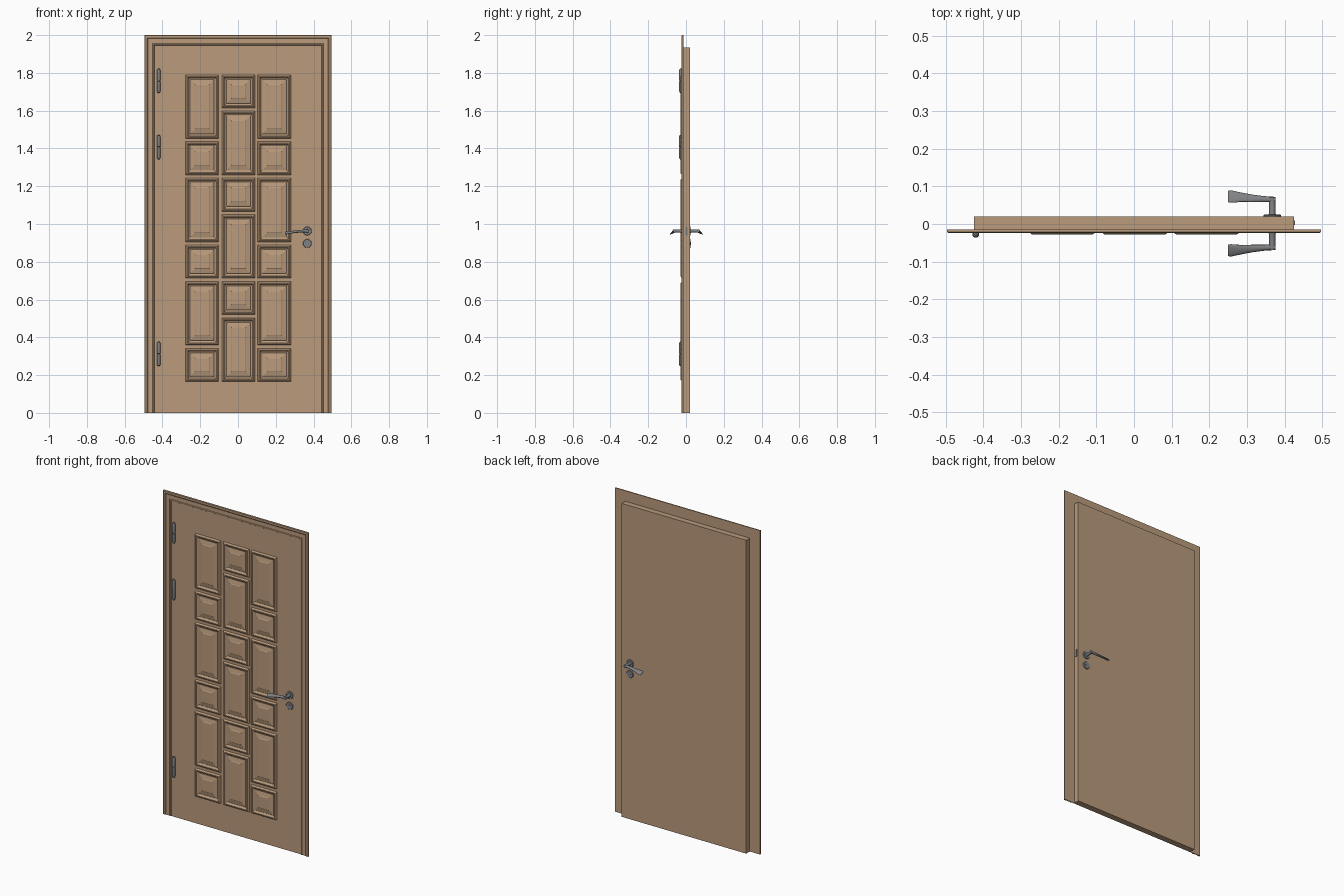
import bpy, bmesh, math
from mathutils import Matrix, Vector

if "Cube" in bpy.data.objects:
    bpy.data.objects.remove(bpy.data.objects["Cube"])


def material(name, rgb):
    m = bpy.data.materials.new(name)
    m.diffuse_color = (*rgb, 1)
    m.use_nodes = True
    m.node_tree.nodes["Principled BSDF"].inputs["Base Color"].default_value = m.diffuse_color
    return m


WOOD = material("light wood", (0.49, 0.325, 0.20))
METAL = material("brushed metal", (0.21, 0.22, 0.23))


def finish(name, bm, mat, smooth=False):
    bmesh.ops.recalc_face_normals(bm, faces=bm.faces)
    me = bpy.data.meshes.new(name)
    bm.to_mesh(me)
    bm.free()
    me.materials.append(mat)
    ob = bpy.data.objects.new(name, me)
    bpy.context.collection.objects.link(ob)
    if smooth:
        bpy.ops.object.select_all(action='DESELECT')
        bpy.context.view_layer.objects.active = ob
        ob.select_set(True)
        bpy.ops.object.shade_smooth_by_angle(angle=math.radians(35))
    return ob


def box(name, x0, x1, y0, y1, z0, z1, mat):
    bm = bmesh.new()
    bmesh.ops.create_cube(bm, size=1)
    bmesh.ops.scale(bm, vec=(x1 - x0, y1 - y0, z1 - z0), verts=bm.verts)
    bmesh.ops.translate(bm, vec=((x0 + x1) / 2, (y0 + y1) / 2, (z0 + z1) / 2), verts=bm.verts)
    return finish(name, bm, mat)


def loft(bm, rings, cap_start=True, cap_end=True):
    """Skin a list of closed rings of points."""
    vs = [[bm.verts.new(p) for p in r] for r in rings]
    n = len(vs[0])
    for a, b in zip(vs, vs[1:]):
        for i in range(n):
            j = (i + 1) % n
            bm.faces.new((a[i], a[j], b[j], b[i]))
    if cap_start:
        bm.faces.new(vs[0][::-1])
    if cap_end:
        bm.faces.new(vs[-1])


def turned(name, profile, origin, axis, mat, n=24):
    """Round part: profile of (distance along axis, radius)."""
    rot = Vector((0, 0, 1)).rotation_difference(Vector(axis)).to_matrix()
    rings = [[Vector(origin) + rot @ Vector((r * math.cos(2 * math.pi * i / n),
                                             r * math.sin(2 * math.pi * i / n), d))
              for i in range(n)] for d, r in profile]
    bm = bmesh.new()
    loft(bm, rings)
    return finish(name, bm, mat, True)


# Door leaf: thick body at the back, thin wide facing in front
FACE = -0.0185
box("door_body", -0.425, 0.425, -0.016, 0.02, 0, 1.935, WOOD)
box("door_facing", -0.443, 0.443, FACE, -0.0145, 0, 1.947, WOOD)

# Moulded casing, mitred around three sides
W, H = 0.496, 2.0
casing = [(0, -0.0145), (0, -0.021), (0.003, -0.0235), (0.015, -0.0235), (0.019, -0.0205),
          (0.044, -0.0205), (0.047, -0.0235), (0.052, -0.0235), (0.055, FACE), (0.055, -0.0145)]
bm = bmesh.new()
loft(bm, [[(s * (W - d), y, (H - d) if top else 0) for d, y in casing]
          for s, top in ((-1, 0), (-1, 1), (1, 1), (1, 0))])
finish("door_casing", bm, WOOD)

# Raised panels: nested rectangles (inset, y)
panel_profile = [(0, FACE + 0.001), (0.003, -0.024), (0.008, -0.028), (0.013, -0.028),
                 (0.018, -0.022), (0.022, -0.0195), (0.025, -0.0195), (0.027, -0.0215),
                 (0.05, -0.0265), (0.053, -0.0285)]


def panel(name, xc, z0, z1, half=0.0885):
    bm = bmesh.new()
    rings = []
    for d, y in panel_profile:
        a, b, c, e = xc - half + d, xc + half - d, z0 + d, z1 - d
        rings.append([(a, y, c), (b, y, c), (b, y, e), (a, y, e)])
    loft(bm, rings, cap_start=False)
    finish(name, bm, WOOD)


TALL, SMALL, GAP, TOP, PITCH = 0.338, 0.176, 0.016, 1.79, 0.547
for col, xc in enumerate((-0.19, 0.0025, 0.1925)):
    for row in range(3):
        z = TOP - row * PITCH
        for k, h in enumerate((SMALL, TALL) if col == 1 else (TALL, SMALL)):
            panel(f"panel_{col}_{row}_{k}", xc, z - h, z)
            z -= h + GAP

# Hinges: two-knuckle barrels with rounded ends
for i, z in enumerate((0.247, 1.342, 1.693)):
    turned(f"hinge_{i}", [(0, 0.003), (0.003, 0.007), (0.01, 0.009), (0.062, 0.009),
                          (0.063, 0.0075), (0.066, 0.0075), (0.067, 0.009),
                          (0.12, 0.009), (0.127, 0.007), (0.13, 0.003)],
           (-0.42, -0.0275, z), (0, 0, 1), METAL, 16)

# Latch on the door edge
box("latch", 0.424, 0.428, -0.003, 0.009, 0.94, 0.985, METAL)

# Handles on both sides
HX, HZ = 0.367, 0.963
for side, s, surf in (("back", 1, 0.02), ("front", -1, -FACE)):
    plate = [(-0.001, 0.023), (0.003, 0.023), (0.005, 0.021)]
    turned(f"{side}_handle_rose", plate, (HX, s * surf, HZ), (0, s, 0), METAL)
    turned(f"{side}_lock_rose", plate, (HX, s * surf, 0.897), (0, s, 0), METAL)
    turned(f"{side}_lock_cylinder", [(0, 0.008), (0.006, 0.008)],
           (HX, s * surf, 0.897), (0, s, 0), METAL, 16)
    tip = 0.072 if s > 0 else 0.069
    turned(f"{side}_handle_neck", [(0, 0.011), (0.01, 0.0085), (tip - surf, 0.0085)],
           (HX, s * surf, HZ), (0, s, 0), METAL, 16)
    # Lever: flattened bar that widens and droops towards its tip
    rings = []
    for x, yc, zc, hy, hz, droop in ((0.375, -0.007, 0.963, 0.007, 0.0085, 0),
                                     (0.345, -0.006, 0.963, 0.008, 0.007, 0.1),
                                     (0.315, -0.004, 0.960, 0.010, 0.006, 0.25),
                                     (0.285, -0.001, 0.957, 0.0125, 0.005, 0.35),
                                     (0.257, 0.001, 0.953, 0.0165, 0.004, 0.4),
                                     (0.250, 0.001, 0.952, 0.0150, 0.002, 0.4)):
        ring = []
        for i in range(16):
            t = 2 * math.pi * i / 16
            dy = hy * math.cos(t)
            ring.append((x, s * (tip + yc + dy), zc + hz * math.sin(t) - droop * dy))
        rings.append(ring)
    bm = bmesh.new()
    loft(bm, rings)
    finish(f"{side}_handle_lever", bm, METAL, True)
